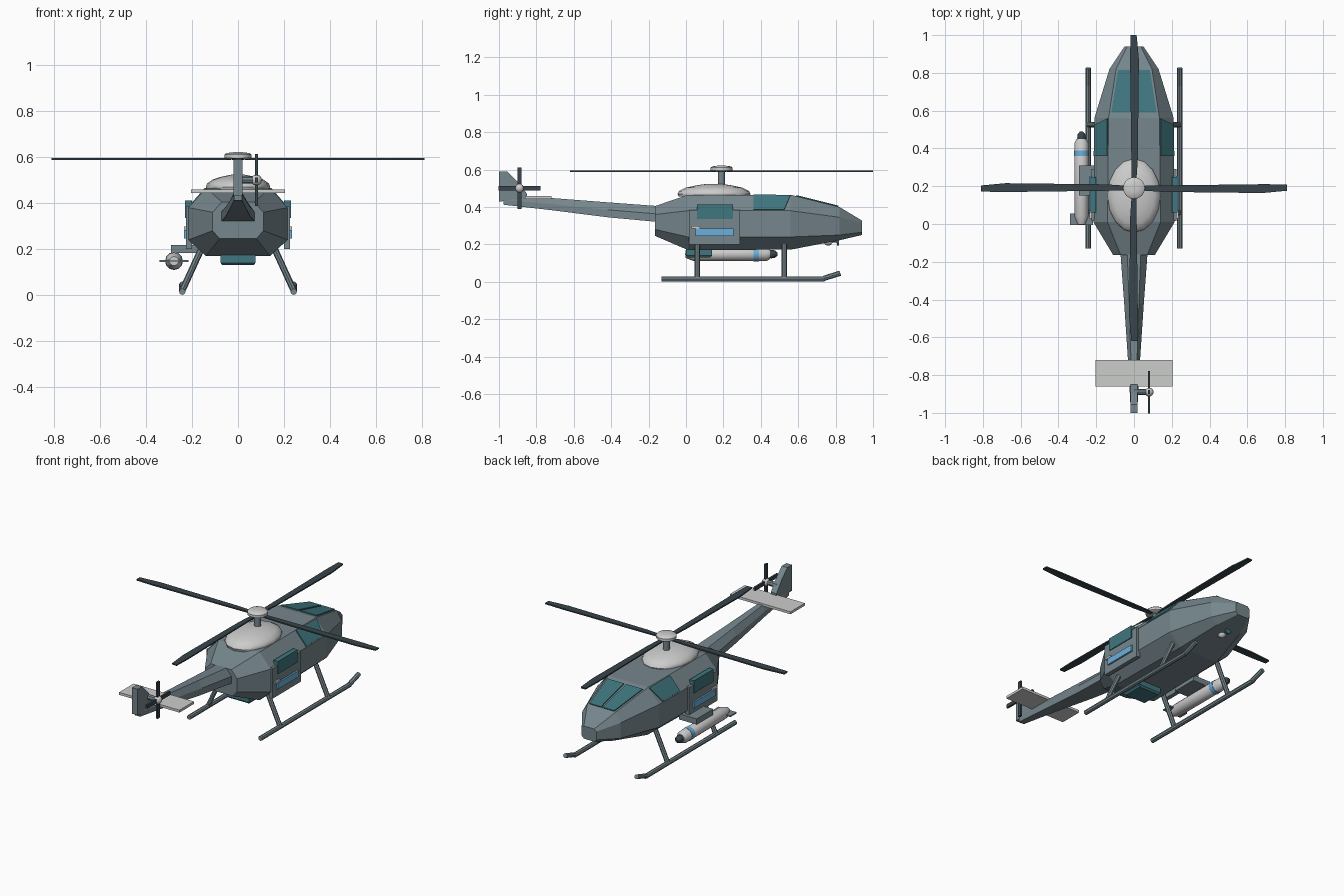
import bpy, bmesh
from math import sin, cos, pi, radians
from mathutils import Vector, Matrix

cube = bpy.data.objects.get("Cube")
if cube:
    bpy.data.objects.remove(cube)


def material(name, *rgb):
    m = bpy.data.materials.new(name)
    m.use_nodes = True
    colour = (*rgb, 1)
    m.diffuse_color = colour
    m.node_tree.nodes["Principled BSDF"].inputs["Base Color"].default_value = colour
    return m


GREY = material("slate grey", .18, .24, .265)
PALE = material("pale grey", .6, .61, .6)
DARK = material("blade charcoal", .04, .06, .07)
TEAL = material("teal glass", .05, .18, .21)
BLUE = material("light blue", .15, .43, .7)


def finish(name, bm, mat, smooth=False):
    bmesh.ops.recalc_face_normals(bm, faces=bm.faces)
    mesh = bpy.data.meshes.new(name)
    bm.to_mesh(mesh)
    bm.free()
    mesh.materials.append(mat)
    ob = bpy.data.objects.new(name, mesh)
    bpy.context.collection.objects.link(ob)
    if smooth:
        bpy.ops.object.select_all(action='DESELECT')
        ob.select_set(True)
        bpy.context.view_layer.objects.active = ob
        bpy.ops.object.shade_smooth_by_angle(angle=radians(40))
    return ob


def loft(name, rings, mat, smooth=False):
    bm = bmesh.new()
    loops = [[bm.verts.new(p) for p in ring] for ring in rings]
    for a, b in zip(loops, loops[1:]):
        for i in range(len(a)):
            j = (i + 1) % len(a)
            bm.faces.new((a[i], a[j], b[j], b[i]))
    bm.faces.new(loops[0])
    bm.faces.new(loops[-1])
    return finish(name, bm, mat, smooth)


def box(name, lo, hi, mat):
    lo, hi = Vector(lo), Vector(hi)
    bm = bmesh.new()
    size = Matrix.Diagonal((*(hi - lo), 1))
    bmesh.ops.create_cube(bm, size=1, matrix=Matrix.Translation((lo + hi) / 2) @ size)
    return finish(name, bm, mat)


def turned(name, centre, axis, profile, mat, sides=12, sx=1, sy=1):
    """Lathe (offset, radius) pairs about an axis."""
    rot = Vector(axis).to_track_quat('Z', 'Y').to_matrix()
    rings = [[Vector(centre) + rot @ Vector((r * sx * cos(2 * pi * i / sides),
              r * sy * sin(2 * pi * i / sides), h)) for i in range(sides)]
             for h, r in profile]
    return loft(name, rings, mat, True)


def rod(name, a, b, r, mat, sides=8):
    d = Vector(b) - Vector(a)
    return turned(name, a, d, [(0, r), (d.length, r)], mat, sides)


def ball(name, centre, r, mat):
    arc = [(-r * cos(pi * k / 8), max(r * sin(pi * k / 8), .001)) for k in range(9)]
    return turned(name, centre, (0, 0, 1), arc, mat)


# Fuselage: y, bottom width and z, side width, side low and high z, top width and z
STATIONS = [
    (-.165, .08, .245, .11, .28, .36, .07, .405),
    (.01, .14, .17, .215, .24, .38, .14, .465),
    (.56, .13, .172, .21, .24, .38, .135, .465),
    (.82, .08, .222, .13, .25, .345, .095, .4),
    (.94, .035, .25, .05, .265, .315, .035, .328)]


def section(s):
    y, wb, zb, ws, zl, zu, wt, zt = s
    half = [(wb, zb), (ws, zl), (ws, zu), (wt, zt)]
    return [Vector((x, y, z)) for x, z in half] + [Vector((-x, y, z)) for x, z in half[::-1]]


loft("fuselage", [section(s) for s in STATIONS], GREY)


def hull(y, edge, t):
    """Point on the hull, t of the way along one edge of the section at y."""
    for a, b in zip(STATIONS, STATIONS[1:]):
        if a[0] <= y <= b[0]:
            k = (y - a[0]) / (b[0] - a[0])
            ring = section([p + (q - p) * k for p, q in zip(a, b)])
            return ring[edge].lerp(ring[edge + 1], t)


def panel(name, corners, mat, mirror=False):
    pts = [Vector((-p.x if mirror else p.x, p.y, p.z)) for p in corners]
    n = (pts[1] - pts[0]).cross(pts[3] - pts[0]).normalized()
    if n.dot(pts[0] - Vector((0, .3, .25))) < 0:
        n = -n
    loft(name, [[p - n * .002 for p in pts], [p + n * .006 for p in pts]], mat)


# Cockpit glass
for side, mirror in (("left", False), ("right", True)):
    panel(side + "_windshield", [hull(y, 3, t) for y, t in
          ((.59, .04), (.59, .47), (.815, .47), (.815, .06))], TEAL, mirror)
    panel(side + "_cockpit_window", [hull(y, 2, t) for y, t in
          ((.36, .04), (.36, .97), (.558, .95), (.525, .04))], TEAL, mirror)

# Sliding doors, with window, stripe and handle
for side, s in (("left", 1), ("right", -1)):
    def plate(part, x, y0, y1, z0, z1, mat):
        box(side + part, (min(s * .2, s * x), y0, z0), (max(s * .2, s * x), y1, z1), mat)
    plate("_door", .225, .015, .29, .2, .385, GREY)
    plate("_door_window", .23, .06, .25, .335, .412, TEAL)
    plate("_door_stripe", .235, .05, .255, .246, .284, BLUE)
    plate("_door_handle", .235, .03, .075, .286, .298, PALE)

# Tail boom: y, half width, bottom, top
boom = []
for y, w, z0, z1 in ((-.15, .072, .32, .405), (-.42, .052, .345, .425),
                     (-.72, .032, .383, .448), (-.975, .018, .412, .465)):
    mid = (z0 + z1) / 2
    boom.append([(-w, y, z0), (w, y, z0), (w, y, mid), (w * .5, y, z1),
                 (-w * .5, y, z1), (-w, y, mid)])
loft("tail_boom", boom, GREY)

# Tail fin and stabiliser
fin = [(-1, .59), (-.955, .59), (-.9, .535), (-.85, .47), (-.85, .435), (-1, .43)]
loft("tail_fin", [[(x, y, z) for y, z in fin] for x in (-.019, .019)], GREY)
box("tail_stabiliser", (-.205, -.86, .443), (.205, -.72, .458), PALE)

# Tail rotor
HUB = Vector((.08, -.89, .5))
rod("tail_rotor_shaft", (0, HUB.y, HUB.z), HUB, .016, GREY)
ball("tail_rotor_hub", HUB, .024, PALE)
for name, y, z in (("upright", .011, .112), ("level", .112, .011)):
    reach = Vector((.006, y, z))
    box("tail_rotor_blade_" + name, HUB - reach, HUB + reach, DARK)

# Engine cowl, mast and main rotor
turned("engine_cowl", (0, .15, .455), (0, 0, 1),
       [(0, .97), (.015, 1), (.03, .96), (.048, .78), (.06, .5), (.068, .22)],
       PALE, 16, .14, .195)
ROTOR = Vector((0, .19, .59))
rod("rotor_mast", (0, ROTOR.y, .5), ROTOR, .019, GREY, 10)
turned("rotor_hub", ROTOR, (0, 0, 1),
       [(0, .05), (.005, .058), (.02, .058), (.027, .05), (.031, .02)], PALE, 16)
outline = [(.03, -.012), (.15, -.02), (.68, -.026), (.81, -.014),
           (.81, .018), (.7, .021), (.15, .014), (.03, .012)]
for i in range(4):
    turn = Matrix.Translation(ROTOR) @ Matrix.Rotation(i * pi / 2, 4, 'Z')
    loft(f"rotor_blade_{i + 1}", [[turn @ Vector((x, y, z)) for x, y in outline]
                                  for z in (-.002, .006)], DARK)

# Landing skids
for side, s in (("left", 1), ("right", -1)):
    x = s * .242
    rod(side + "_skid", (x, -.13, .015), (x, .74, .015), .014, GREY)
    rod(side + "_skid_tip", (x, .735, .018), (x, .825, .046), .014, GREY)
    for end, y in (("rear", .06), ("front", .525)):
        rod(f"{side}_{end}_strut", (x, y, .02), (s * .155, y, .21), .014, GREY)

# Belly pod and nose sensor
rim = ((-1, -1), (1, -1), (1, 1), (-1, 1))
loft("belly_pod", [[(a * w, .07 + b * d, z) for a, b in rim]
                   for w, d, z in ((.068, .06, .13), (.076, .07, .14), (.076, .07, .18))], TEAL)
ball("nose_sensor", (0, .76, .217), .024, PALE)
turned("nose_sensor_lens", (0, .808, .212), (0, 1, 0), [(0, .018), (.009, .018)], TEAL)
rod("nose_sensor_arm", (0, .77, .22), (0, .81, .215), .007, GREY)

# Side store on its pylon
STORE = Vector((-.278, 0, .148))
FORWARD = (0, 1, 0)
turned("store_body", STORE, FORWARD,
       [(-.003, .02), (.04, .037), (.43, .037), (.45, .026)], PALE)
turned("store_band", STORE, FORWARD, [(.36, .039), (.39, .039)], BLUE)
turned("store_nose", STORE, FORWARD,
       [(.44, .02), (.455, .023), (.475, .02), (.49, .008)], DARK)
box("store_fins", STORE + Vector((-.062, -.005, -.004)), STORE + Vector((.062, .055, .004)), GREY)
box("store_pylon", (-.29, .15, .182), (-.17, .31, .217), GREY)
